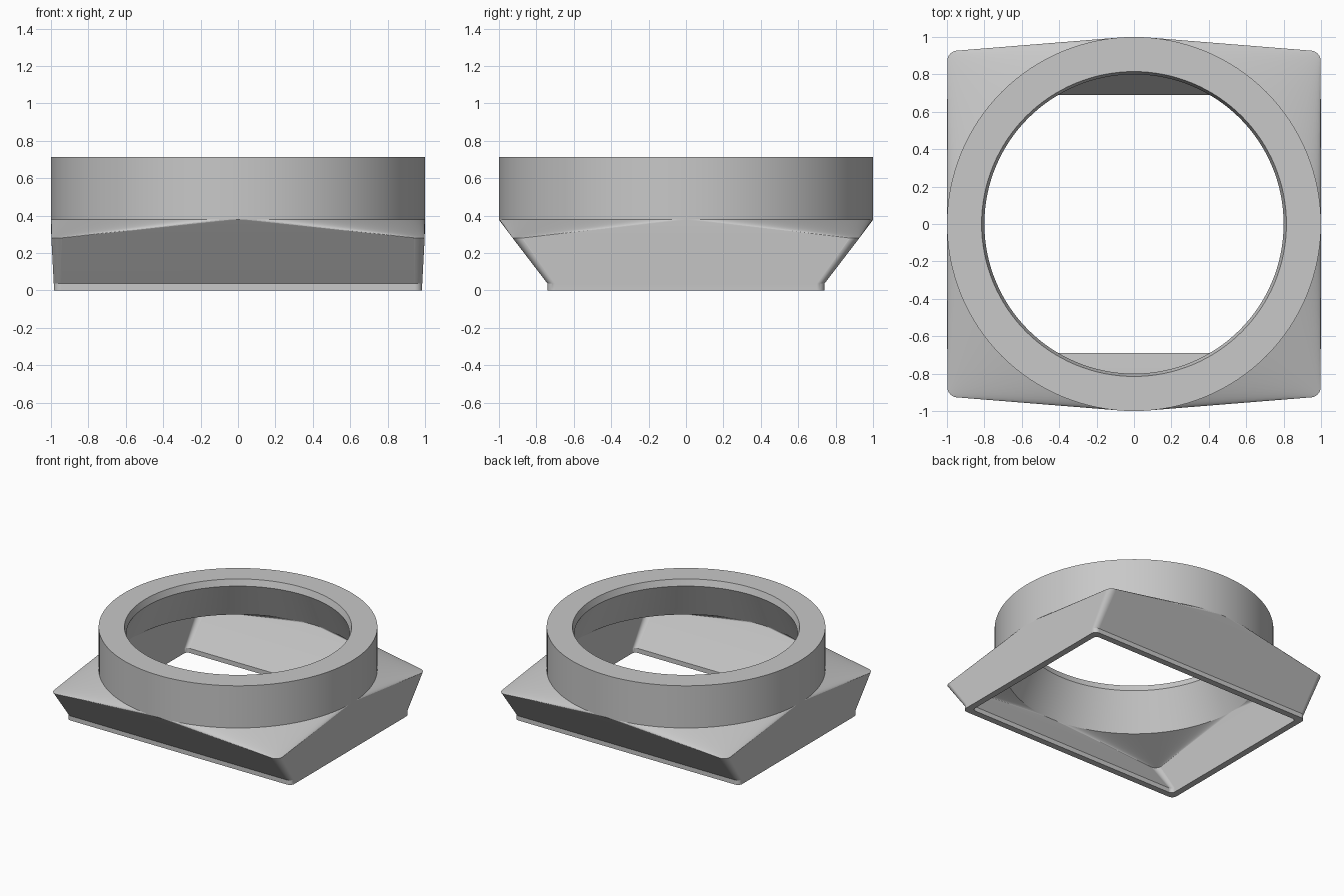
import bpy, bmesh, math

cube = bpy.data.objects.get("Cube")
if cube:
    bpy.data.objects.remove(cube)

STEPS = 32  # segments per quarter turn

grey = bpy.data.materials.new("plain grey")
grey.use_nodes = True
grey.diffuse_color = (0.58, 0.58, 0.58, 1)
grey.node_tree.nodes["Principled BSDF"].inputs["Base Color"].default_value = (0.58, 0.58, 0.58, 1)


def rounded_rect(hx, hy, r, z):
    """Ring of four corner arcs; a circle when hx == hy == r."""
    ring = []
    for q, (sx, sy) in enumerate(((1, 1), (-1, 1), (-1, -1), (1, -1))):
        for i in range(STEPS + 1):
            a = math.pi / 2 * (q + i / STEPS)
            ring.append((sx * (hx - r) + r * math.cos(a),
                         sy * (hy - r) + r * math.sin(a), z))
    return ring


def circle(r, z):
    return rounded_rect(r, r, r, z)


def loft(name, rings):
    bm = bmesh.new()
    loops = [[bm.verts.new(p) for p in ring] for ring in rings]
    for lo, hi in zip(loops, loops[1:]):
        for j in range(len(lo)):
            k = (j + 1) % len(lo)
            bm.faces.new((lo[j], lo[k], hi[k], hi[j]))
    bmesh.ops.remove_doubles(bm, verts=bm.verts, dist=0.0002)
    mesh = bpy.data.meshes.new(name)
    bm.to_mesh(mesh)
    bm.free()
    mesh.materials.append(grey)
    obj = bpy.data.objects.new(name, mesh)
    bpy.context.collection.objects.link(obj)
    bpy.ops.object.select_all(action='DESELECT')
    obj.select_set(True)
    bpy.context.view_layer.objects.active = obj
    bpy.ops.object.shade_smooth_by_angle(angle=math.radians(20))
    mod = obj.modifiers.new("even shading", 'WEIGHTED_NORMAL')
    mod.keep_sharp = True


# Hollow skirt: inner wall down, around the bottom lip, outer wall up
loft("rectangular_skirt", [
    circle(0.927, 0.378),
    rounded_rect(0.934, 0.862, 0.05, 0.277),
    rounded_rect(0.935, 0.69, 0.03, 0.036),
    rounded_rect(0.935, 0.69, 0.03, 0),
    rounded_rect(0.985, 0.74, 0.04, 0),
    rounded_rect(0.985, 0.74, 0.04, 0.036),
    rounded_rect(0.998, 0.927, 0.055, 0.28),
    circle(1, 0.378),
])

# Round collar with a chamfered mouth and a bore that flares outward below it
loft("round_collar", [
    circle(1, 0.378),
    circle(1, 0.712),
    circle(0.815, 0.712),
    circle(0.80, 0.662),
    circle(0.927, 0.378),
])
